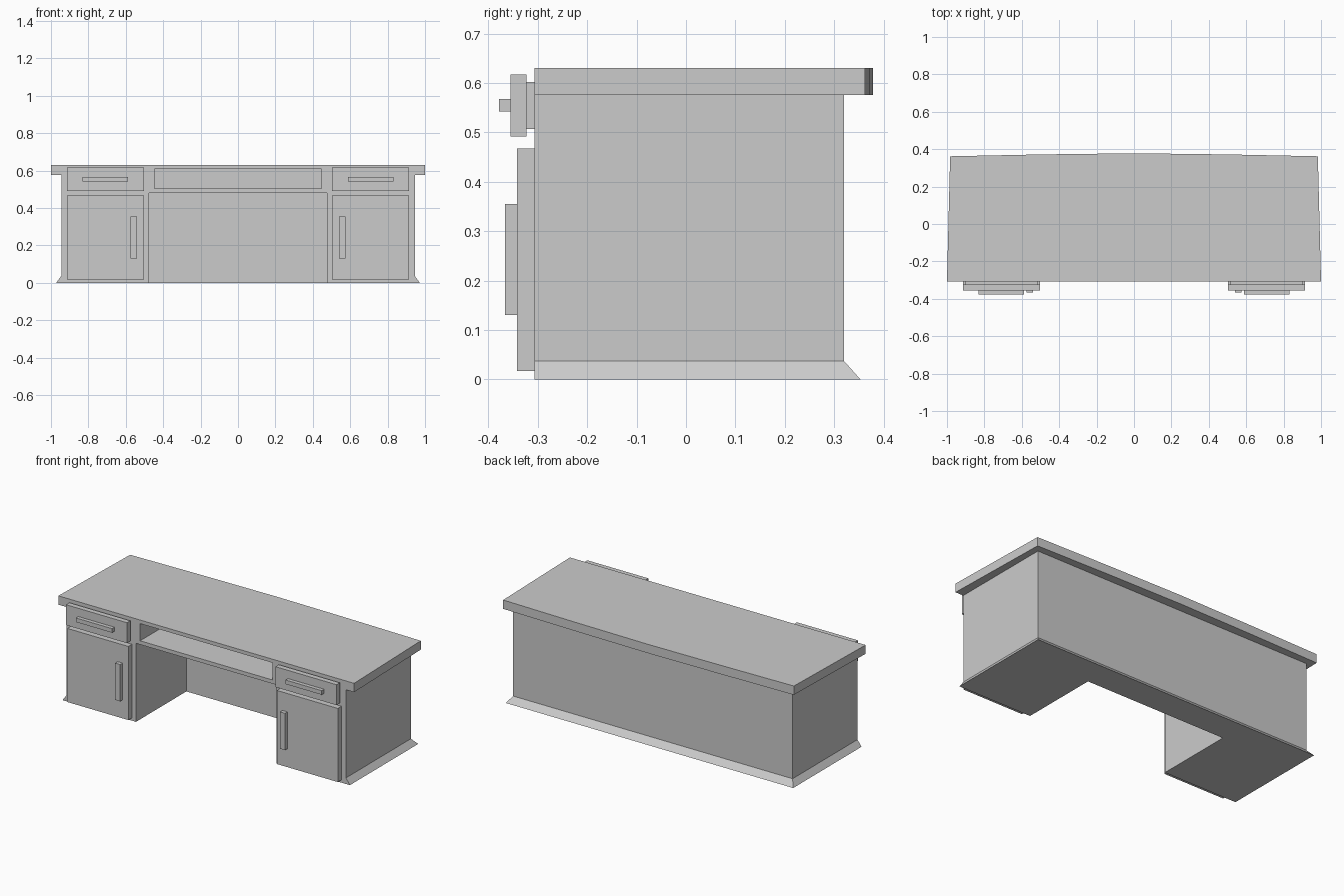
import bpy, bmesh, math

if "Cube" in bpy.data.objects:
    bpy.data.objects.remove(bpy.data.objects["Cube"])

FRONT = -0.307

wood = bpy.data.materials.new("grey_paint")
wood.diffuse_color = (0.6, 0.6, 0.6, 1)
wood.use_nodes = True
wood.node_tree.nodes["Principled BSDF"].inputs["Base Color"].default_value = wood.diffuse_color


def finish(name, bm):
    bmesh.ops.recalc_face_normals(bm, faces=bm.faces)
    mesh = bpy.data.meshes.new(name)
    bm.to_mesh(mesh)
    bm.free()
    mesh.materials.append(wood)
    ob = bpy.data.objects.new(name, mesh)
    bpy.context.collection.objects.link(ob)
    return ob


def stack(name, layers):
    """Solid through outlines [(z, [(x, y), ...]), ...] from bottom to top."""
    bm = bmesh.new()
    rings = [[bm.verts.new((x, y, z)) for x, y in pts] for z, pts in layers]
    for a, b in zip(rings, rings[1:]):
        n = len(a)
        for i in range(n):
            j = (i + 1) % n
            bm.faces.new((a[i], a[j], b[j], b[i]))
    bm.faces.new(rings[0][::-1])
    bm.faces.new(rings[-1])
    return finish(name, bm)


def rect(x0, x1, y0, y1):
    return [(x0, y0), (x1, y0), (x1, y1), (x0, y1)]


def box(name, x0, x1, y0, y1, z0, z1):
    outline = rect(x0, x1, y0, y1)
    return stack(name, [(z0, outline), (z1, outline)])


def combine(target, tool, operation):
    mod = target.modifiers.new(tool.name, 'BOOLEAN')
    mod.object, mod.operation, mod.solver = tool, operation, 'EXACT'
    tool.hide_render = True
    tool.hide_set(True)


# Carcass with flared base skirt on the sides and back
body = rect(-0.945, 0.945, FRONT, 0.32)
desk = stack("desk_body", [(0, rect(-0.972, 0.972, FRONT, 0.353)),
                           (0.037, body), (0.59, body)])

# Desktop with a gently bowed back edge
back = [(0.983, 0.362), (0.49, 0.372), (0, 0.378), (-0.49, 0.372), (-0.983, 0.362)]
outline = [(-1, FRONT), (1, FRONT)] + back
combine(desk, stack("desktop", [(0.576, outline), (0.63, outline)]), 'UNION')

# Knee space and open shelf above it
combine(desk, box("knee_space_cutter", -0.475, 0.475, -0.5, 0.18, -0.1, 0.48), 'DIFFERENCE')
combine(desk, box("shelf_cutter", -0.447, 0.447, -0.5, 0.18, 0.503, 0.608), 'DIFFERENCE')
flat = desk.modifiers.new("merge_flat_faces", 'DECIMATE')
flat.decimate_type = 'DISSOLVE'
flat.angle_limit = math.radians(0.1)

# Doors, drawers and handles, the same on both sides
parts = [
    ("door", 0.502, 0.915, -0.342, FRONT, 0.017, 0.467),
    ("door_handle", 0.541, 0.574, -0.366, -0.342, 0.13, 0.355),
    ("drawer_neck", 0.517, 0.9, -0.323, FRONT, 0.507, 0.602),
    ("drawer_front", 0.502, 0.915, -0.355, -0.323, 0.492, 0.617),
    ("drawer_handle", 0.587, 0.831, -0.378, -0.355, 0.542, 0.567),
]
for name, x0, x1, *yz in parts:
    box("right_" + name, x0, x1, *yz)
    box("left_" + name, -x1, -x0, *yz)
